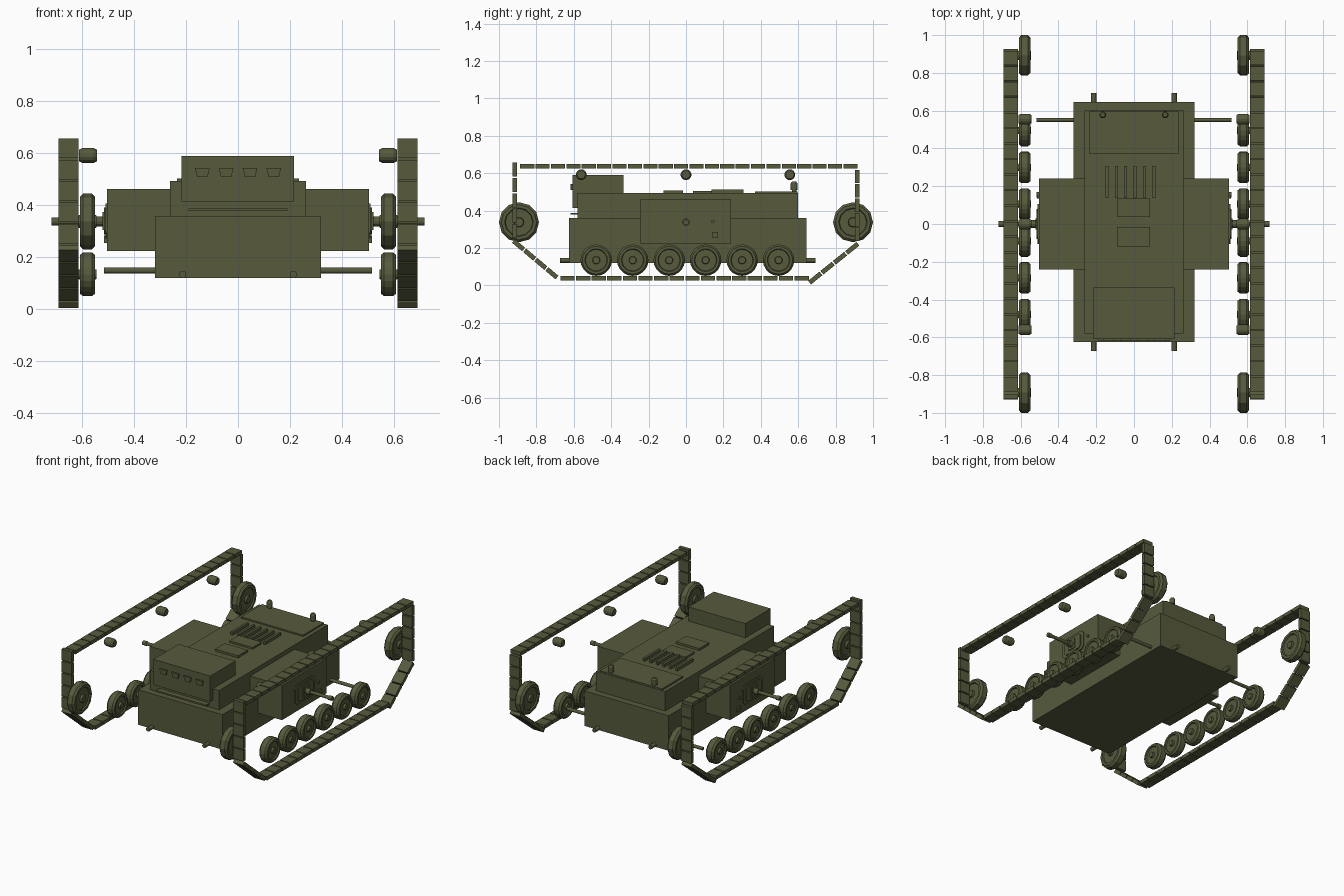
import bpy, bmesh, math
from mathutils import Vector, Matrix

if "Cube" in bpy.data.objects:
    bpy.data.objects.remove(bpy.data.objects["Cube"])

olive = bpy.data.materials.new("olive_drab")
olive.diffuse_color = (0.095, 0.103, 0.046, 1)
olive.use_nodes = True
olive.node_tree.nodes["Principled BSDF"].inputs["Base Color"].default_value = olive.diffuse_color


def finish(name, bm):
    bmesh.ops.recalc_face_normals(bm, faces=bm.faces)
    me = bpy.data.meshes.new(name)
    bm.to_mesh(me)
    bm.free()
    me.materials.append(olive)
    ob = bpy.data.objects.new(name, me)
    bpy.context.collection.objects.link(ob)
    return ob


def add_box(bm, x, y, z, rot=None):
    """Box from three (min, max) ranges, optionally turned about its centre."""
    c = Vector([(a + b) / 2 for a, b in (x, y, z)])
    s = [b - a for a, b in (x, y, z)] + [1]
    m = Matrix.Translation(c) @ (rot or Matrix()) @ Matrix.Diagonal(s)
    bmesh.ops.create_cube(bm, size=1, matrix=m)


def box(name, x, y, z):
    bm = bmesh.new()
    add_box(bm, x, y, z)
    return finish(name, bm)


def add_lathe(bm, centre, profile, axis='X', n=12):
    """Closed solid of revolution; profile holds (position along axis, radius)."""
    rot = {'X': Matrix.Rotation(math.pi / 2, 3, 'Y'),
           'Y': Matrix.Rotation(-math.pi / 2, 3, 'X'), 'Z': Matrix.Identity(3)}[axis]
    rings = []
    for h, r in profile:
        rings.append([bm.verts.new(Vector(centre) + rot @ Vector(
            (r * math.cos(2 * math.pi * i / n), r * math.sin(2 * math.pi * i / n), h)))
            for i in range(n)])
    for a, b in zip(rings, rings[1:]):
        for i in range(n):
            j = (i + 1) % n
            bm.faces.new((a[i], a[j], b[j], b[i]))
    bm.faces.new(rings[0])
    bm.faces.new(rings[-1])


def rod(name, centre, profile, axis, n=12):
    bm = bmesh.new()
    add_lathe(bm, centre, profile, axis, n)
    return finish(name, bm)


def prism(name, pts, axis, lo, hi):
    """Extrude an outline along x (points y,z) or y (points x,z)."""
    bm = bmesh.new()
    def put(p, d):
        return bm.verts.new((d, p[0], p[1]) if axis == 'X' else (p[0], d, p[1]))
    a = [put(p, lo) for p in pts]
    b = [put(p, hi) for p in pts]
    bm.faces.new(a)
    bm.faces.new(b)
    for i in range(len(pts)):
        j = (i + 1) % len(pts)
        bm.faces.new((a[i], a[j], b[j], b[i]))
    return finish(name, bm)


def octagon(hy, hz, c, z0):
    q = [(hy, hz - c), (hy - c, hz), (c - hy, hz), (-hy, hz - c),
         (-hy, c - hz), (c - hy, -hz), (hy - c, -hz), (hy, c - hz)]
    return [(y, z0 + z) for y, z in q]


def span(s, a, b):
    return tuple(sorted((s * a, s * b)))


# Hull and raised cab
box("lower_hull", (-.32, .32), (-.625, .645), (.12, .36))
box("upper_hull", (-.262, .262), (-.58, .60), (.355, .493))
box("cab", (-.217, .215), (-.608, -.335), (.415, .59))
box("cab_lip", (-.19, .19), (-.618, -.58), (.378, .388))

# Vision flaps on the cab front
for i in range(4):
    x = -.137 + i * .0915
    prism("vision_flap", [(x - .028, .543), (x + .028, .543), (x + .02, .51), (x - .02, .51)],
          'Y', -.617, -.605)

# Deck: rear engine cover, hatches, grille slats
box("engine_cover", (-.235, .235), (.37, .597), (.49, .503))
box("rear_hatch", (-.09, .085), (.037, .135), (.49, .505))
box("front_hatch", (-.09, .085), (-.12, -.015), (.49, .508))
bm = bmesh.new()
for i in range(6):
    x = -.143 + i * .0495
    add_box(bm, (x - .008, x + .008), (.137, .307), (.49, .513))
finish("grille_slats", bm)
box("rear_axle", (-.515, .515), (.543, .557), (.142, .158)).name = "rear_axle_core"
rod("rear_axle_tube", (0, .55, .15), [(-.515, .011), (.515, .011)], 'X')

# Profiles for wheels: stepped discs with hub
def wheel_profile(r, w):
    return [(-w * 1.0, r * .22), (-w * .6, r * .25), (-w * .6, r * .68), (-w * .85, r * .72),
            (-w * .85, r * .88), (-w * .5, r), (w * .5, r), (w * .85, r * .88),
            (w * .85, r * .72), (w * .6, r * .68), (w * .6, r * .25), (w, r * .22)]


# Track outline as straight runs (y, z) with link counts
runs = [((-.89, .637), (.92, .637), 22), ((.915, .622), (.915, .235), 5),
        ((.922, .225), (.658, .013), 4), ((.66, .038), (-.675, .038), 16),
        ((-.687, .04), (-.925, .24), 4), ((-.915, .25), (-.915, .66), 5)]

for s, side in ((-1, "left"), (1, "right")):
    # Track links
    bm = bmesh.new()
    for p, q, n in runs:
        p, q = Vector(p), Vector(q)
        d = q - p
        rot = Matrix.Rotation(math.atan2(d.y, d.x), 4, 'X')
        half = d.length / n / 2 - .0035
        for i in range(n):
            c = p + d * ((i + .5) / n)
            add_box(bm, span(s, .613, .69), (c.x - half, c.x + half),
                    (c.y - .0125, c.y + .0125), rot)
    finish(side + "_track", bm)

    # Road wheels, end wheels and return rollers
    for i in range(6):
        rod(side + "_road_wheel", (s * .579, -.48 + i * .195, .135),
            wheel_profile(.084, .035), 'X', 20)
    for y in (-.893, .893):
        rod(side + "_end_wheel", (s * .579, y, .338), wheel_profile(.107, .035), 'X', 12)
    for y in (-.56, 0, .555):
        rod(side + "_return_roller", (s * .577, y, .592),
            [(-.034, .022), (-.022, .029), (.022, .029), (.034, .022)], 'X', 14)

    # Sponson with gun mount
    box(side + "_sponson", span(s, .25, .503), (-.242, .24), (.225, .463))
    prism(side + "_gun_plate", octagon(.105, .068, .022, .34), 'X', *span(s, .50, .510))
    prism(side + "_gun_frame", octagon(.08, .052, .015, .34), 'X', *span(s, .505, .516))
    box(side + "_gun_block", span(s, .51, .522), (-.03, .03), (.305, .375))
    rod(side + "_gun", (0, 0, .338),
        [(s * .51, .02), (s * .555, .02), (s * .555, .011), (s * .69, .011),
         (s * .69, .015), (s * .718, .015)], 'X')
    box(side + "_side_hatch", span(s, .50, .515), (.14, .17), (.255, .285))
    rod(side + "_side_port", (0, .145, .342), [(s * .50, .009), (s * .513, .009)], 'X')

    # Tow pegs and exhaust stacks
    for y in (-.648, .668):
        rod(side + "_tow_peg", (s * .213, y, .134), [(-.025, .014), (.025, .014)], 'Y')
    rod(side + "_exhaust", (s * .165, .578, 0),
        [(.49, .012), (.51, .012), (.51, .018), (.545, .018), (.555, .012)], 'Z')
